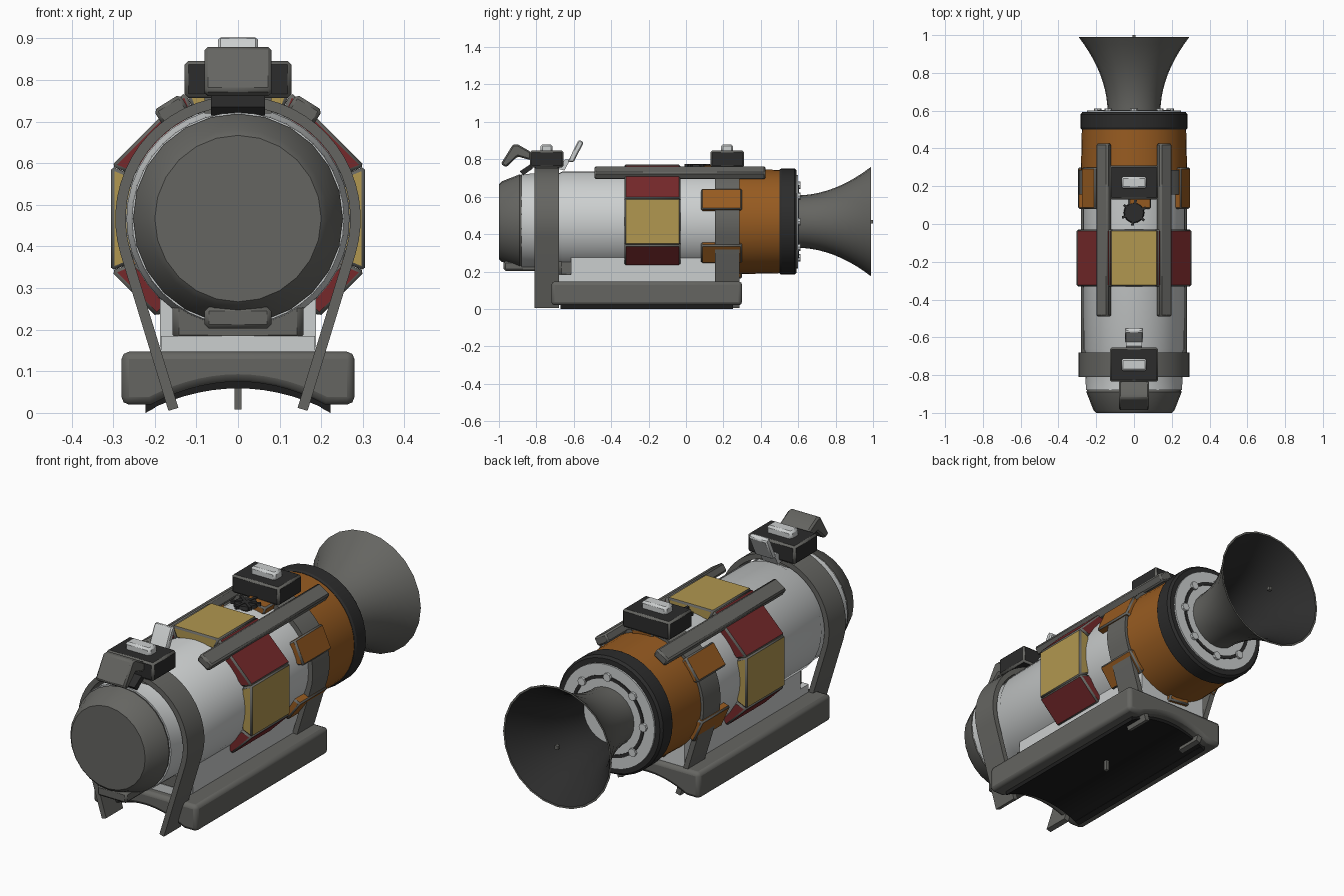
import bpy, bmesh, math
from mathutils import Matrix, Vector

if "Cube" in bpy.data.objects:
    bpy.data.objects.remove(bpy.data.objects["Cube"])

AXIS_Z = 0.467


def material(name, r, g, b):
    m = bpy.data.materials.new(name)
    m.use_nodes = True
    m.diffuse_color = (r, g, b, 1)
    m.node_tree.nodes["Principled BSDF"].inputs["Base Color"].default_value = (r, g, b, 1)
    return m


GRAY = material("warm gray metal", 0.13, 0.13, 0.12)
WHITE = material("pale gray paint", 0.6, 0.62, 0.62)
DARK = material("charcoal", 0.025, 0.025, 0.025)
BLACK = material("black lining", 0.012, 0.012, 0.012)
YELLOW = material("mustard yellow", 0.44, 0.31, 0.08)
RED = material("deep red", 0.18, 0.022, 0.024)
ORANGE = material("burnt orange", 0.31, 0.105, 0.015)


def finish(name, bm, mats, bevel=0, segments=1, edge_mat=0):
    """Turn a bmesh into an object with sharp-aware smooth shading."""
    bmesh.ops.recalc_face_normals(bm, faces=bm.faces)
    me = bpy.data.meshes.new(name)
    bm.to_mesh(me)
    bm.free()
    for m in mats:
        me.materials.append(m)
    for p in me.polygons:
        p.use_smooth = True
    me.set_sharp_from_angle(angle=math.radians(30))
    ob = bpy.data.objects.new(name, me)
    bpy.context.collection.objects.link(ob)
    if bevel:
        mod = ob.modifiers.new("edge bevel", "BEVEL")
        mod.width, mod.segments = bevel, segments
        mod.limit_method, mod.angle_limit = "ANGLE", math.radians(35)
        mod.material = edge_mat
    return ob


def prism(name, pts, lo, hi, mats, along="y", **kw):
    """Extrude a closed profile: (x, z) along y, or (y, z) along x."""
    bm = bmesh.new()
    verts = [bm.verts.new((a, lo, b) if along == "y" else (lo, a, b)) for a, b in pts]
    face = bm.faces.new(verts)
    new = bmesh.ops.extrude_face_region(bm, geom=[face])["geom"]
    step = Vector((0, hi - lo, 0)) if along == "y" else Vector((hi - lo, 0, 0))
    bmesh.ops.translate(bm, vec=step, verts=[v for v in new if isinstance(v, bmesh.types.BMVert)])
    return finish(name, bm, mats, **kw)


def box(name, xs, ys, zs, mats, **kw):
    return prism(name, [(x, z) for x, z in zip((xs[0], xs[1], xs[1], xs[0]),
                 (zs[0], zs[0], zs[1], zs[1]))], ys[0], ys[1], mats, **kw)


def lathe(name, pts, mats, steps=40, rule=None, center=(0, 0, AXIS_Z), upright=False):
    """Spin an (r, y) profile around the long axis, or upright around z."""
    bm = bmesh.new()
    vs = [bm.verts.new((r, y, 0)) for r, y in pts]
    es = [bm.edges.new(p) for p in zip(vs, vs[1:])]
    bmesh.ops.spin(bm, geom=vs + es, cent=(0, 0, 0), axis=(0, 1, 0), angle=math.tau, steps=steps)
    bmesh.ops.remove_doubles(bm, verts=bm.verts, dist=1e-5)
    bmesh.ops.recalc_face_normals(bm, faces=bm.faces)
    if rule:
        for f in bm.faces:
            f.material_index = rule(f)
    if upright:
        bmesh.ops.rotate(bm, verts=bm.verts, matrix=Matrix.Rotation(math.pi / 2, 3, "X"))
    bmesh.ops.translate(bm, verts=bm.verts, vec=center)
    return finish(name, bm, mats)


def polar(r, angle, t=0):
    """Point at distance r along an angle, shifted sideways by t."""
    c, s = math.cos(angle), math.sin(angle)
    return (r * c - t * s, AXIS_Z + r * s + t * c)


def panel(name, degrees, inner, outer, t0, t1, ys, mat):
    """Wedge-sided block on the hull with gray trimmed edges."""
    a, k = math.radians(degrees), inner / outer
    pts = [polar(outer, a, t0), polar(outer, a, t1), polar(inner, a, t1 * k), polar(inner, a, t0 * k)]
    return prism(name, pts, ys[0], ys[1], [mat, GRAY], bevel=0.008, edge_mat=1)


# Hull: nose, white barrel, orange section, black collar
lathe("nose_cap", [(0, -1), (0.2, -1), (0.215, -0.985), (0.252, -0.89), (0.245, -0.87), (0, -0.87)],
      [GRAY], steps=24)
lathe("barrel", [(0, -0.88), (0.255, -0.88), (0.258, -0.68), (0.268, -0.66), (0.272, 0.3), (0, 0.3)], [WHITE])
lathe("orange_section", [(0, 0.28), (0.281, 0.28), (0.276, 0.51), (0, 0.51)], [ORANGE])
lathe("rear_collar", [(0, 0.5), (0.278, 0.5), (0.284, 0.51), (0.284, 0.58), (0.274, 0.592), (0, 0.592)], [DARK])
lathe("rear_plate", [(0, 0.55), (0.25, 0.55), (0.25, 0.6), (0, 0.6)], [WHITE])
lathe("rear_groove", [(0.18, 0.6), (0.196, 0.6), (0.196, 0.604), (0.18, 0.604), (0.18, 0.6)], [DARK])
for i in range(8):
    x, z = polar(0.193, math.tau * i / 8)
    lathe(f"rear_bolt_{i + 1}", [(0, 0.595), (0.02, 0.595), (0.02, 0.612), (0, 0.612)],
          [WHITE], steps=8, center=(x, 0, z))

# Flared nozzle with dark interior
flare = [(0.14 + 0.153 * (i / 10) ** 2, 0.59 + 0.04 * i) for i in range(11)]
lining = [(r - 0.009, y + 0.003 * (y < 0.9)) for r, y in reversed(flare)]


def inside(f):
    c = f.calc_center_median()
    radial = Vector((c.x, 0, c.z))
    return 1 if f.normal.dot(radial) < -1e-4 or radial.length < 0.125 else 0


lathe("nozzle", flare + lining + [(0, 0.605)], [GRAY, DARK], steps=24, rule=inside)
box("nozzle_pin", (-0.009, 0.009), (0.982, 1), (AXIS_Z - 0.009, AXIS_Z + 0.009), [GRAY])

# Octagonal ring of coloured panels
span = (-0.33, -0.03)
for i, deg in enumerate(range(0, 181, 45)):
    panel(f"ring_panel_{i + 1}", deg, 0.25, 0.305, -0.126, 0.126, span, RED if deg % 90 else YELLOW)
panel("lower_panel_left", -45, 0.25, 0.305, -0.03, 0.126, span, RED)
panel("lower_panel_right", 225, 0.25, 0.305, -0.126, 0.03, span, RED)

# Orange hatches around the rear
for i in range(6):
    panel(f"hatch_{i + 1}", 24 + 60 * i, 0.25, 0.3, -0.062, 0.062, (0.08, 0.3), ORANGE)

# Support straps: arc over the hull with straight legs
tangent = math.radians(-17)
sweep = [tangent + (math.pi - 2 * tangent) * i / 32 for i in range(33)]


def strap_side(r):
    foot = polar(r, tangent, -0.393)
    return [foot] + [polar(r, a) for a in sweep] + [(-foot[0], foot[1])]


for name, y in (("front_strap", -0.81), ("rear_strap", 0.155)):
    prism(name, strap_side(0.295) + strap_side(0.27)[::-1], y, y + 0.13, [GRAY])

# Side rails
for side, name in ((1, "left_rail"), (-1, "right_rail")):
    a, cx, cz = math.radians(-32 * side), 0.16 * side, 0.728
    pts = [(cx + u * math.cos(a) - v * math.sin(a), cz + u * math.sin(a) + v * math.cos(a))
           for u, v in ((-0.037, -0.022), (0.037, -0.022), (0.037, 0.022), (-0.037, 0.022))]
    prism(name, pts, -0.49, 0.425, [GRAY], bevel=0.008)

# Top mounting blocks with pale caps
for name, y in (("front", -0.745), ("rear", 0.22)):
    box(name + "_top_block", (-0.128, 0.128), (y - 0.09, y + 0.09), (0.757, 0.846), [DARK, GRAY],
        bevel=0.009, edge_mat=1)
    box(name + "_block_foot", (-0.08, 0.08), (y - 0.06, y + 0.06), (0.72, 0.77), [GRAY])
    box(name + "_block_cap", (-0.067, 0.067), (y - 0.032, y + 0.032), (0.83, 0.88), [WHITE], bevel=0.01)

# Front hood, its stem, and the tilted sight plate
prism("hood", [(-0.99, 0.775), (-0.925, 0.88), (-0.9, 0.88), (-0.83, 0.84), (-0.83, 0.795),
      (-0.9, 0.815), (-0.962, 0.757)], -0.08, 0.08, [GRAY], along="x", bevel=0.008)
prism("hood_stem", [(-0.89, 0.735), (-0.83, 0.775), (-0.82, 0.75), (-0.87, 0.715)],
      -0.065, 0.065, [DARK], along="x")
prism("sight_plate", [(-0.632, 0.785), (-0.582, 0.89), (-0.57, 0.905), (-0.547, 0.89), (-0.6, 0.785)],
      -0.048, 0.048, [WHITE], along="x", bevel=0.006)
prism("sight_arm", [(-0.69, 0.75), (-0.645, 0.8), (-0.618, 0.8), (-0.65, 0.74)],
      -0.042, 0.042, [WHITE], along="x")

# Small dark valve on top
lathe("valve_stem", [(0, 0.7), (0.022, 0.7), (0.022, 0.765), (0, 0.765)], [DARK], steps=12,
      center=(0, 0.06, 0), upright=True)
lathe("valve_wheel", [(0, 0.757), (0.055, 0.757), (0.05, 0.772), (0, 0.772)], [DARK], steps=16,
      center=(0, 0.06, 0), upright=True)
for i in range(3):
    bar = box(f"valve_spoke_{i + 1}", (-0.068, 0.068), (-0.007, 0.007), (0.76, 0.775), [DARK])
    bar.location.y = 0.06
    bar.rotation_euler.z = math.pi * i / 3 + 0.4

# Underside: chin tab, front box, pale skirt
box("chin_tab", (-0.08, 0.08), (-0.975, -0.68), (0.203, 0.255), [GRAY], bevel=0.01)
box("front_box", (-0.157, 0.157), (-0.68, -0.58), (0.172, 0.275), [GRAY], bevel=0.015)
box("skirt", (-0.187, 0.187), (-0.615, 0.28), (0.12, 0.29), [WHITE])
box("skirt_step", (-0.185, 0.185), (-0.68, -0.6), (0.12, 0.185), [WHITE])

# Saddle base with arched underside and black lining
xs = [-0.21 + 0.03 * i for i in range(15)]
arch = [(x, 0.075 - 0.055 * (x / 0.21) ** 2) for x in xs]
prism("saddle_base", [(-0.28, 0.02)] + arch + [(0.28, 0.02), (0.28, 0.147), (-0.28, 0.147)],
      -0.72, 0.3, [GRAY], bevel=0.018, segments=2)
under = [(x * 1.05, z - 0.016) for x, z in arch]
prism("saddle_lining", [(x * 1.05, z + 0.004) for x, z in arch] + under[::-1], -0.67, 0.25, [BLACK])
box("underside_pin", (-0.009, 0.009), (-0.21, -0.192), (0.008, 0.06), [GRAY])
# Ground contact of the lining edges
for side, name in ((1, "left_lip"), (-1, "right_lip")):
    prism(name, [(0.2 * side, 0.022), (0.222 * side, 0.022), (0.222 * side, 0), (0.2 * side, 0.012)],
          -0.67, 0.25, [BLACK])
